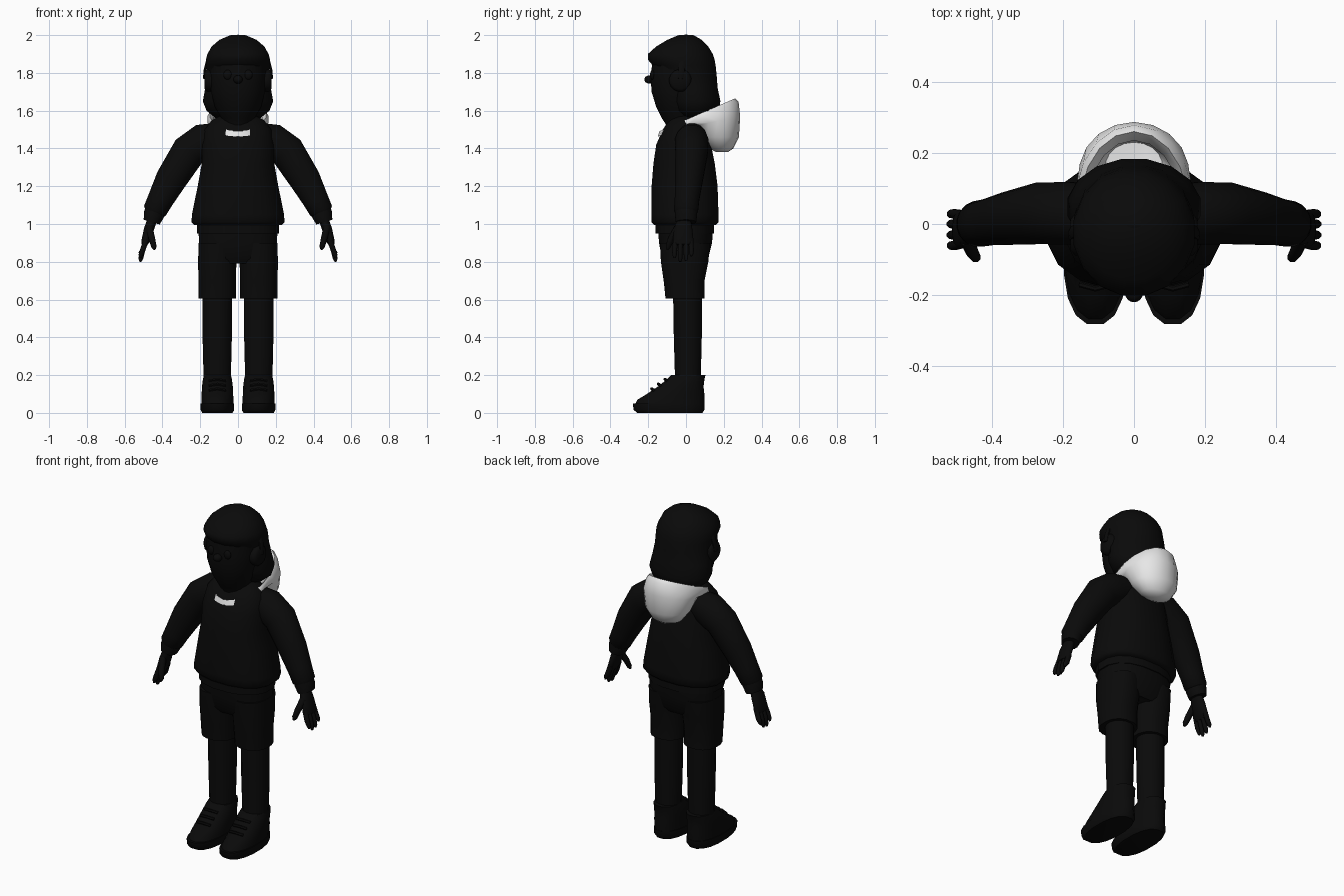
import bpy
import bmesh
from math import sin, cos, pi, copysign
from mathutils import Vector

old = bpy.data.objects.get("Cube")
if old:
    bpy.data.objects.remove(old, do_unlink=True)


def make_material(name, value):
    material = bpy.data.materials.new(name)
    material.use_nodes = True
    colour = (value, value, value, 1)
    material.diffuse_color = colour
    material.node_tree.nodes["Principled BSDF"].inputs["Base Color"].default_value = colour
    return material


black = make_material("black", .003)
white = make_material("white_cloth", .8)


def finish(name, bm, material, mirror=False, angle=50):
    bmesh.ops.recalc_face_normals(bm, faces=bm.faces)
    mesh = bpy.data.meshes.new(name)
    bm.to_mesh(mesh)
    bm.free()
    mesh.materials.append(material)
    obj = bpy.data.objects.new(name, mesh)
    bpy.context.collection.objects.link(obj)
    if mirror:
        obj.modifiers.new("Mirror", "MIRROR").use_mirror_merge = False
    bpy.ops.object.select_all(action="DESELECT")
    obj.select_set(True)
    bpy.context.view_layer.objects.active = obj
    bpy.ops.object.shade_smooth_by_angle(angle=angle * pi / 180)
    return obj


def skin(name, rings, material, mirror=False, sides=16, square=1.0):
    """Bridge oval rings, each given as centre, two axes and two radii."""
    bm = bmesh.new()
    loops = []
    for centre, u, v, ru, rv in rings:
        loop = []
        for i in range(sides):
            a = 2 * pi * (i + .5) / sides
            p = copysign(abs(cos(a)) ** square, cos(a)) * ru
            q = copysign(abs(sin(a)) ** square, sin(a)) * rv
            loop.append(bm.verts.new(centre + u * p + v * q))
        loops.append(loop)
    for low, high in zip(loops, loops[1:]):
        for i in range(sides):
            j = (i + 1) % sides
            bm.faces.new((low[i], low[j], high[j], high[i]))
    bm.faces.new(loops[0])
    bm.faces.new(loops[-1])
    return finish(name, bm, material, mirror)


def stack(name, sections, material=black, x=0, **options):
    """Level or tilted sections: z, front y, back y, half width, optional tilt."""
    rings = []
    for z, front, back, width, *tilt in sections:
        t = tilt[0] if tilt else 0
        centre = Vector((x, (front + back) / 2, z))
        v = Vector((0, cos(t), sin(t)))
        rings.append((centre, Vector((1, 0, 0)), v, width, (back - front) / 2 / cos(t)))
    return skin(name, rings, material, **options)


def tube(name, points, material=black, **options):
    """Sections square to a path: x, y, z, thickness, half depth along y."""
    rings = []
    centres = [Vector(p[:3]) for p in points]
    for i, p in enumerate(points):
        t = (centres[min(i + 1, len(points) - 1)] - centres[max(i - 1, 0)]).normalized()
        u = Vector((0, 1, 0)).cross(t).normalized()
        rings.append((centres[i], u, t.cross(u), p[3], p[4]))
    return skin(name, rings, material, **options)


def ball(name, place, size, mirror=False):
    bm = bmesh.new()
    bmesh.ops.create_uvsphere(bm, u_segments=16, v_segments=10, radius=1)
    for vert in bm.verts:
        vert.co = Vector(a * b + c for a, b, c in zip(vert.co, size, place))
    return finish(name, bm, black, mirror)


# Head, hair and face
stack("head", [(1.45, -.09, .08, .08), (1.53, -.11, .07, .08), (1.56, -.13, .07, .09),
               (1.62, -.16, .08, .125), (1.7, -.185, .1, .145), (1.78, -.19, .1, .15),
               (1.86, -.18, .1, .15)])
stack("bobbed_hair", [(1.56, -.02, .14, .12), (1.6, -.07, .175, .17), (1.65, -.09, .185, .19),
                      (1.72, -.1, .17, .177), (1.79, -.13, .165, .165),
                      (1.84, -.18, .16, .171), (1.87, -.205, .155, .173),
                      (1.9, -.205, .145, .165), (1.94, -.16, .12, .142),
                      (1.975, -.1, .085, .1), (2, -.04, .04, .04)])
ball("nose", (0, -.195, 1.765), (.025, .025, .022))
ball("eyes", (.055, -.178, 1.79), (.022, .012, .026), mirror=True)

# Headphones
tube("ear_cup", [(.14, -.03, 1.76, .06, .06), (.165, -.03, 1.76, .06, .06),
                 (.178, -.03, 1.76, .045, .045)], mirror=True)
arc = [pi * i / 16 for i in range(17)]
tube("headband", [(.178 * cos(a), -.03 + .03 * sin(a), 1.77 + .225 * sin(a), .008, .018)
                  for a in arc], sides=8)

# Sweater and shirt hem
stack("sweater", [(.995, -.17, .16, .235), (1.01, -.185, .175, .25), (1.05, -.186, .175, .248),
                  (1.2, -.185, .17, .217), (1.32, -.175, .155, .195), (1.42, -.16, .135, .195),
                  (1.5, -.125, .115, .18), (1.55, -.09, .09, .14), (1.575, -.06, .07, .09)],
      square=.85)
stack("shirt_hem", [(.95, -.165, .15, .22), (1.02, -.165, .15, .22)], square=.85)

# Arms
tube("sleeve", [(.1, .03, 1.46, .08, .08), (.18, .03, 1.435, .1, .09), (.26, .03, 1.385, .094, .088),
                (.355, .015, 1.235, .084, .075), (.41, .005, 1.13, .07, .066),
                (.44, 0, 1.07, .064, .065), (.448, 0, 1.05, .045, .05)], mirror=True)
tube("cuff", [(.435, 0, 1.09, .052, .057), (.445, 0, 1.05, .056, .06),
              (.457, 0, 1.01, .045, .055)], mirror=True)
tube("palm", [(.452, -.01, 1.03, .026, .035), (.472, -.015, .97, .027, .05),
              (.49, -.015, .91, .022, .056), (.497, -.015, .89, .016, .05)], mirror=True)
for index, (y, tip) in enumerate([(-.055, .82), (-.028, .8), (0, .805), (.026, .83)]):
    tube(f"finger_{index}", [(.485, y, .92, .015, .014), (.505, y * 1.1, .86, .015, .014),
                             (.515, y * 1.1, tip + .015, .013, .012),
                             (.518, y * 1.1, tip, .006, .006)], mirror=True, sides=8)
tube("thumb", [(.47, -.045, .98, .02, .02), (.455, -.08, .92, .018, .018),
               (.445, -.095, .88, .015, .014), (.442, -.1, .865, .006, .006)],
     mirror=True, sides=8)

# Shorts and legs
stack("shorts_hips", [(.79, -.11, .1, .17), (.82, -.13, .12, .207), (.9, -.145, .14, .21),
                      (.97, -.15, .145, .212)], square=.8)
stack("shorts_leg", [(.605, -.1, .09, .085), (.605, -.11, .1, .1), (.7, -.12, .1, .101),
                     (.8, -.135, .12, .103), (.9, -.14, .13, .1)],
      x=.11, mirror=True, square=.85)
stack("leg", [(.08, -.06, .08, .07), (.2, -.06, .08, .074), (.4, -.066, .085, .079),
              (.64, -.07, .085, .08)], x=.11, mirror=True)

# Shoes
stack("shoe_sole", [(0, -.26, .09, .082), (.015, -.28, .1, .09), (.05, -.285, .102, .09)],
      x=.109, mirror=True, square=.85)
stack("shoe_upper", [(.04, -.275, .1, .087), (.07, -.26, .1, .086), (.1, -.21, .1, .085),
                     (.14, -.15, .095, .083), (.18, -.1, .1, .078), (.2, -.08, .105, .072)],
      x=.109, mirror=True, square=.9)
for index in range(3):
    y, z = -.17 + .035 * index, .12 + .025 * index
    tube(f"shoelace_{index}", [(.065, y, z, .008, .008), (.109, y - .012, z + .008, .008, .008),
                               (.153, y, z, .008, .008)], mirror=True, sides=6)

# Hood: bag from its base up to the rolled rim, then down the lining
tilt = .41
stack("hood", [(1.38, .16, .22, .03), (1.4, .12, .25, .09), (1.46, .06, .28, .135),
               (1.54, .0, .287, .155, .2), (1.555, -.15, .278, .165, tilt),
               (1.578, -.14, .26, .15, tilt), (1.555, -.12, .235, .13, tilt),
               (1.51, .01, .235, .125, .2), (1.45, .1, .23, .08)], white, sides=18)
